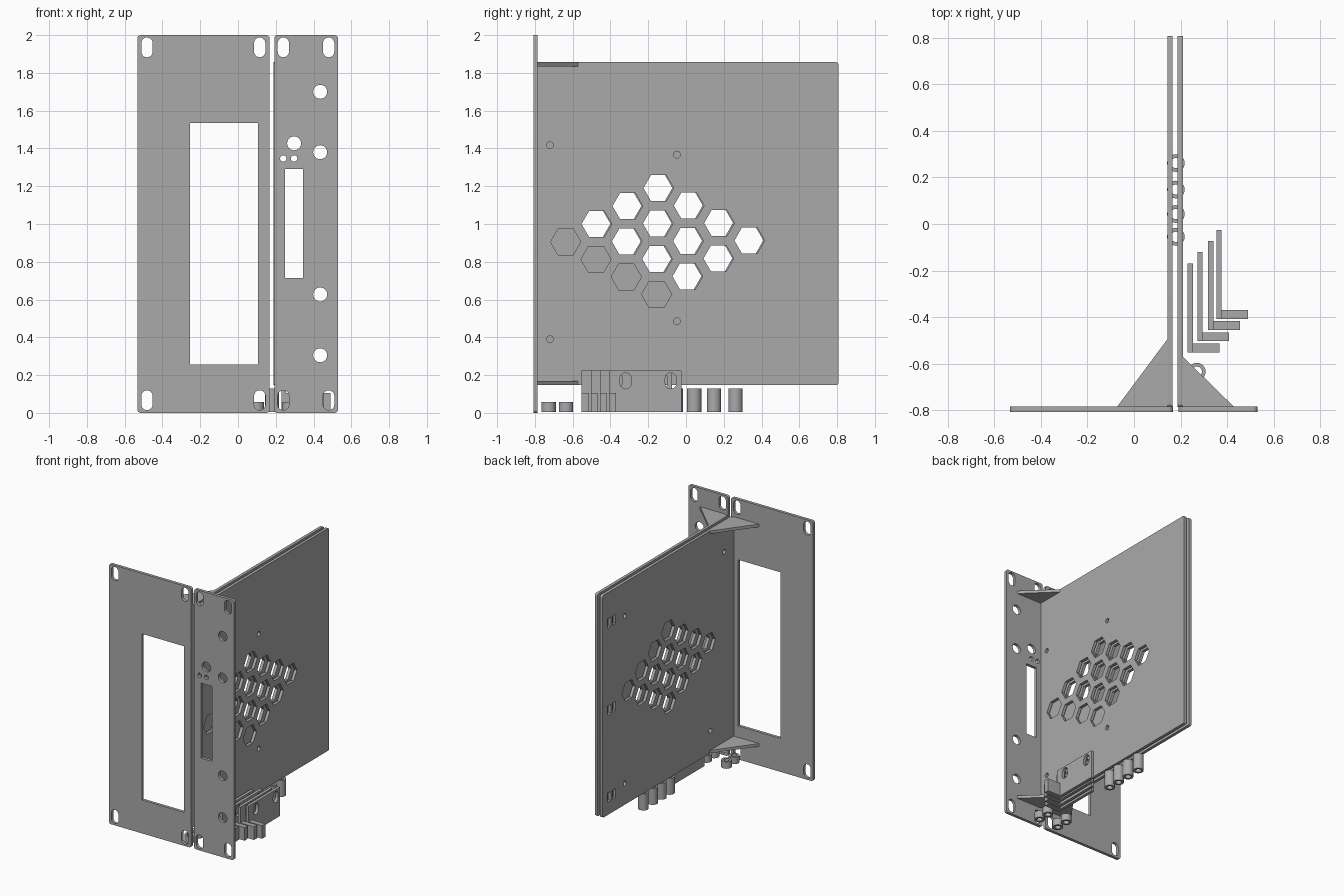
import bpy, bmesh, math
from mathutils import Matrix

if "Cube" in bpy.data.objects:
    bpy.data.objects.remove(bpy.data.objects["Cube"])

grey = bpy.data.materials.new("matte grey")
grey.diffuse_color = (0.40, 0.40, 0.40, 1)
grey.use_nodes = True
grey.node_tree.nodes["Principled BSDF"].inputs["Base Color"].default_value = grey.diffuse_color

# Orientation of a flat outline: columns are u, v and the normal
XZ = Matrix(((1, 0, 0, 0), (0, 0, -1, 0), (0, 1, 0, 0), (0, 0, 0, 1)))
YZ = Matrix(((0, 0, 1, 0), (1, 0, 0, 0), (0, 1, 0, 0), (0, 0, 0, 1)))
XY = Matrix.Identity(4)


def ngon(u, v, r, n=24, start=0.0):
    return [(u + r * math.cos(start + 2 * math.pi * i / n),
             v + r * math.sin(start + 2 * math.pi * i / n)) for i in range(n)]


def rect(u0, u1, v0, v1, r=0.0):
    if not r:
        return [(u0, v0), (u1, v0), (u1, v1), (u0, v1)]
    pts = []
    corners = [(u1 - r, v1 - r), (u0 + r, v1 - r), (u0 + r, v0 + r), (u1 - r, v0 + r)]
    for k, (cu, cv) in enumerate(corners):
        for i in range(7):
            a = math.pi / 2 * (k + i / 6)
            pts.append((cu + r * math.cos(a), cv + r * math.sin(a)))
    return pts


def slot(u, v, r=0.03, h=0.105):
    """Upright rounded slot."""
    half = h / 2 - r
    return [(u + r * math.cos(a), v + (half if i <= 10 else -half) + r * math.sin(a))
            for i in range(22)
            for a in [math.pi * (i if i <= 10 else i - 1) / 10]]


def plate(name, loops, lo, hi, basis):
    """Outline with holes, extruded from lo to hi along the normal."""
    cu = bpy.data.curves.new(name, 'CURVE')
    cu.dimensions = '2D'
    cu.fill_mode = 'BOTH'
    cu.extrude = (hi - lo) / 2
    for pts in loops:
        sp = cu.splines.new('POLY')
        sp.points.add(len(pts) - 1)
        for p, (u, v) in zip(sp.points, pts):
            p.co = (u, v, 0, 1)
        sp.use_cyclic_u = True
    tmp = bpy.data.objects.new(name + "_outline", cu)
    bpy.context.collection.objects.link(tmp)
    dg = bpy.context.evaluated_depsgraph_get()
    me = bpy.data.meshes.new_from_object(tmp.evaluated_get(dg))
    bpy.data.objects.remove(tmp)
    bpy.data.curves.remove(cu)
    me.transform(basis @ Matrix.Translation((0, 0, (lo + hi) / 2)))
    bm = bmesh.new()
    bm.from_mesh(me)
    bmesh.ops.remove_doubles(bm, verts=bm.verts, dist=1e-5)
    bmesh.ops.recalc_face_normals(bm, faces=bm.faces)
    bm.to_mesh(me)
    bm.free()
    me.materials.clear()
    me.materials.append(grey)
    ob = bpy.data.objects.new(name, me)
    bpy.context.collection.objects.link(ob)
    bpy.ops.object.select_all(action='DESELECT')
    ob.select_set(True)
    bpy.context.view_layer.objects.active = ob
    bpy.ops.object.shade_smooth_by_angle(angle=math.radians(30))
    return ob


def hex_grid(u, v):
    """Diamond of 4 x 4 hexagons hanging from its top cell."""
    return [ngon(u + 0.1605 * a - 0.164 * b, v - 0.0925 * a - 0.095 * b, 0.08, 6)
            for a in range(4) for b in range(4)]


# Front plates with mounting slots, windows and round holes
FRONT = (0.785, 0.808)
plate("wide_front_plate",
      [rect(-0.533, 0.167, 0, 2, 0.018), rect(-0.253, 0.107, 0.257, 1.535)]
      + [slot(x, z) for x in (-0.482, 0.115) for z in (0.067, 1.935)], *FRONT, XZ)
plate("narrow_front_plate",
      [rect(0.192, 0.53, 0, 2, 0.018), rect(0.25, 0.345, 0.713, 1.29),
       ngon(0.297, 1.427, 0.037), ngon(0.24, 1.347, 0.017), ngon(0.297, 1.347, 0.017)]
      + [slot(x, z) for x in (0.24, 0.48) for z in (0.067, 1.935)]
      + [ngon(0.435, z, 0.037) for z in (0.305, 0.627, 1.38, 1.70)], *FRONT, XZ)

# Side panels with hexagonal vents, screw holes and cable-tie slots
OUTLINE = rect(-0.786, 0.808, 0.147, 1.857, 0.015)
plate("left_side_panel",
      [OUTLINE] + hex_grid(0.012, 1.286)
      + [ngon(y, z, 0.018, 16) for y, z in
         ((-0.67, 1.63), (-0.50, 0.32), (0.54, 0.31), (0.54, 1.60))]
      + [rect(y - 0.02, y + 0.02, z - 0.035, z + 0.035)
         for y in (0.67, 0.73) for z in (0.28, 0.95, 1.62)], 0.143, 0.166, YZ)
plate("right_side_panel",
      [OUTLINE] + hex_grid(-0.145, 1.19)
      + [ngon(y, z, 0.018, 16) for y, z in
         ((-0.72, 1.417), (-0.72, 0.39), (-0.048, 1.367), (-0.048, 0.485))],
      0.187, 0.21, YZ)

# Triangular gussets joining panels to front plates
for level, z in (("lower", 0.147), ("upper", 1.835)):
    plate(level + "_left_gusset", [[(-0.073, -0.786), (0.144, -0.786), (0.144, -0.495)]],
          z, z + 0.022, XY)
    plate(level + "_right_gusset", [[(0.209, -0.786), (0.43, -0.786), (0.209, -0.57)]],
          z, z + 0.022, XY)

# Tall and short spacer tubes
tubes = [("tall_spacer", 0.18, y, 0.13) for y in (-0.055, 0.043, 0.148, 0.262)]
tubes += [("short_spacer", x, y, 0.057) for x in (0.10, 0.27) for y in (-0.727, -0.635)]
for name, x, y, h in tubes:
    plate(name, [ngon(x, y, 0.038), ngon(x, y, 0.022)], 0.004, h, XY)

# Nested angle brackets: slotted upright and a short foot
for x, y in ((0.23, -0.552), (0.272, -0.504), (0.318, -0.456), (0.354, -0.408)):
    plate("bracket_upright",
          [rect(y, y + 0.383, 0.004, 0.225),
           slot(y + 0.088, 0.17, 0.03, 0.085), slot(y + 0.328, 0.17, 0.03, 0.085)],
          x, x + 0.023, YZ)
    plate("bracket_foot", [rect(x + 0.022, x + 0.137, y, y + 0.038)], 0.004, 0.105, XY)
